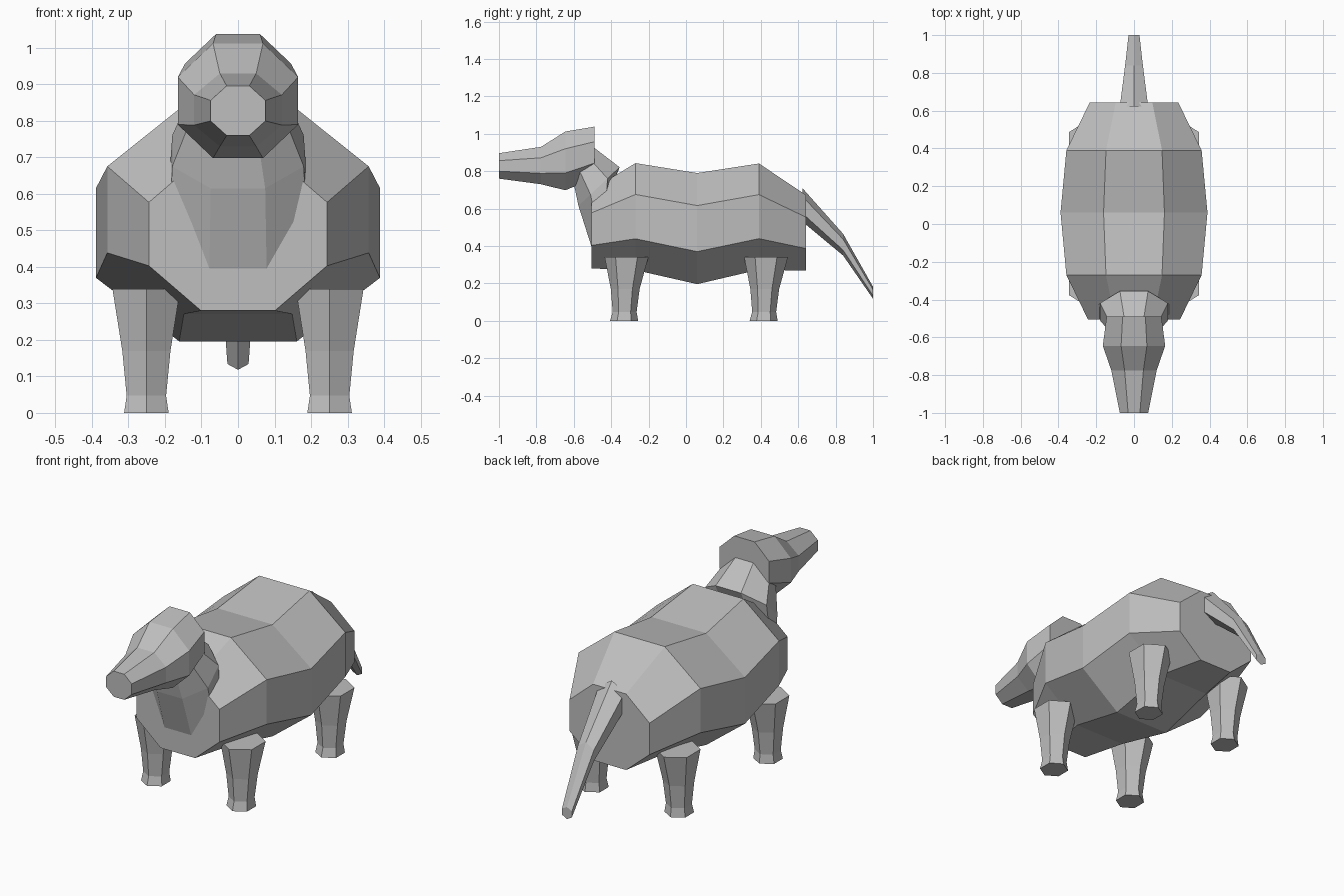
import bpy, bmesh, math
from mathutils import Vector

cube = bpy.data.objects.get("Cube")
if cube:
    bpy.data.objects.remove(cube, do_unlink=True)

grey = bpy.data.materials.new("plain_grey")
grey.use_nodes = True
grey.diffuse_color = (0.52, 0.52, 0.52, 1)
grey.node_tree.nodes["Principled BSDF"].inputs["Base Color"].default_value = grey.diffuse_color


def ring(centre, half_width, half_depth, sides, flat):
    """Polygon across x and the half_depth vector; flat turns a side to the axes."""
    c, d = Vector(centre), Vector(half_depth)
    grow = 1 / math.cos(math.pi / sides)
    turn = 0.5 if flat else 0
    if flat:
        d = d * grow
    pts = []
    for i in range(sides):
        a = (i + turn) * math.tau / sides
        pts.append(c + Vector((half_width * grow * math.sin(a), 0, 0)) + d * math.cos(a))
    return pts


def loft(name, rings):
    bm = bmesh.new()
    loops = [[bm.verts.new(p) for p in r] for r in rings]
    for a, b in zip(loops, loops[1:]):
        for i in range(len(a)):
            j = (i + 1) % len(a)
            bm.faces.new((a[i], a[j], b[j], b[i]))
    bm.faces.new(loops[0])
    bm.faces.new(loops[-1])
    bmesh.ops.recalc_face_normals(bm, faces=bm.faces)
    mesh = bpy.data.meshes.new(name)
    bm.to_mesh(mesh)
    bm.free()
    mesh.materials.append(grey)
    obj = bpy.data.objects.new(name, mesh)
    bpy.context.collection.objects.link(obj)
    return obj


def upright(sections, sides=8, flat=True):
    """Sections are (y, z, half width, half height)."""
    return [ring((0, y, z), w, (0, 0, h), sides, flat) for y, z, w, h in sections]


# barrel-shaped body with raised shoulders and hips
loft("body", upright([
    (-0.505, 0.49, 0.244, 0.21), (-0.27, 0.557, 0.358, 0.286),
    (0.06, 0.493, 0.389, 0.297), (0.39, 0.557, 0.358, 0.284),
    (0.642, 0.47, 0.235, 0.202)]))

# head, nose to back of skull
loft("head", upright([
    (-1.0, 0.828, 0.075, 0.068), (-0.775, 0.83, 0.12, 0.1),
    (-0.645, 0.855, 0.165, 0.157), (-0.49, 0.9, 0.145, 0.138)]))

# neck, tilted sections from chest up into the head
neck = [((0, -0.45, 0.55), 0.19, (0, 0.05, 0.17)),
        ((0, -0.465, 0.718), 0.18, (0, 0.11, 0.103)),
        ((0, -0.56, 0.86), 0.12, (0, 0.05, 0.08))]
loft("neck", [ring(c, w, d, 8, True) for c, w, d in neck])

# drooping tail
loft("tail", upright([
    (0.622, 0.62, 0.075, 0.09), (0.84, 0.407, 0.047, 0.058),
    (1.0, 0.15, 0.029, 0.032)], 6, False))

# legs: (z, y shift, half width, half depth), with a flared foot
leg = [(0, -0.013, 0.061, 0.075), (0.047, -0.01, 0.054, 0.064),
       (0.17, -0.007, 0.066, 0.077), (0.34, 0, 0.093, 0.117)]
for side, x in (("left", 0.251), ("right", -0.251)):
    for end, y in (("front", -0.318), ("rear", 0.428)):
        loft(f"{end}_{side}_leg",
             [ring((x, y + s, z), w, (0, d, 0), 6, False) for z, s, w, d in leg])
